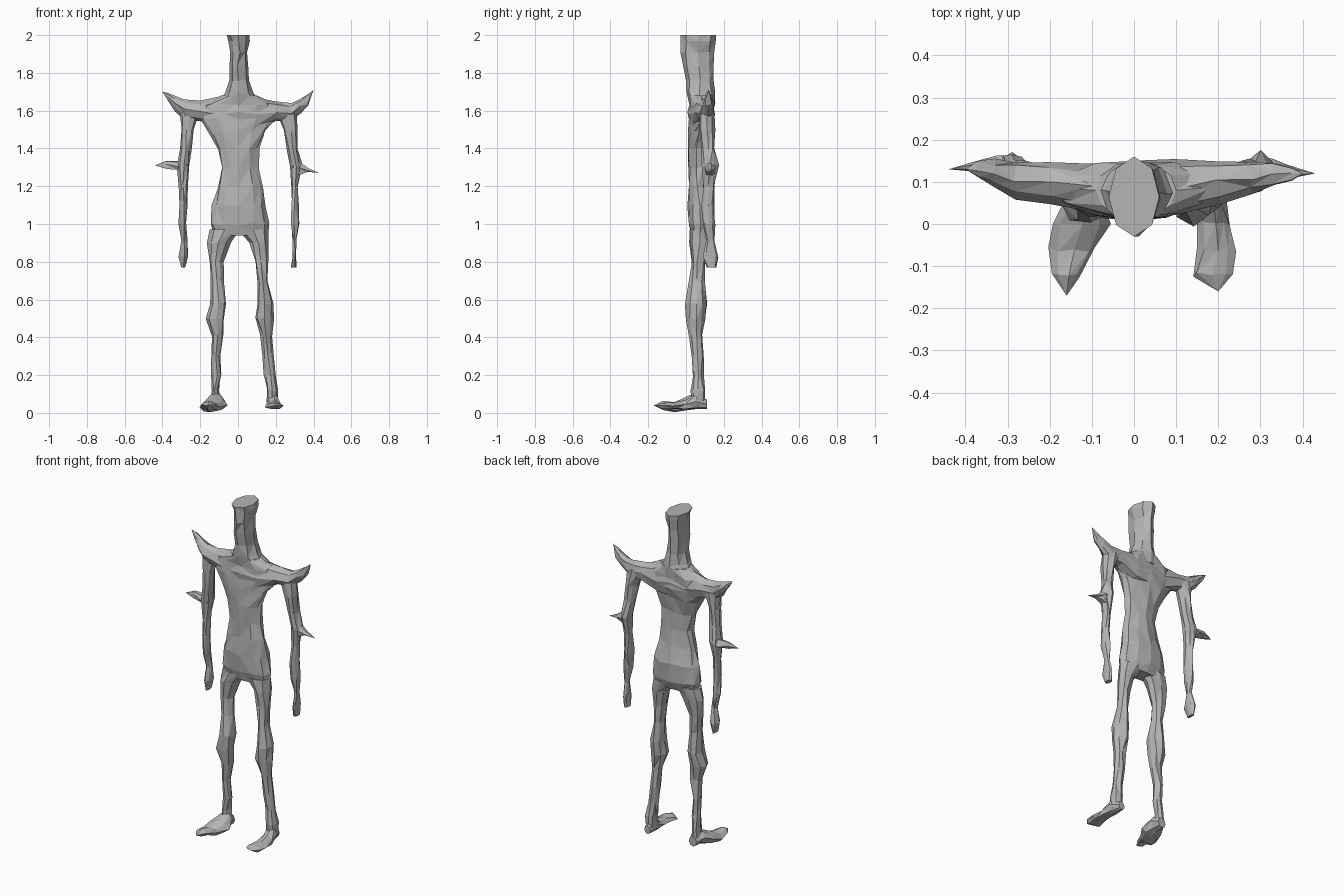
import bpy
import bmesh
import random
from math import cos, sin, tau
from mathutils import Vector

default_cube = bpy.data.objects.get("Cube")
if default_cube:
    bpy.data.objects.remove(default_cube, do_unlink=True)

random.seed(4)
UNIT = 0.01  # all section sizes are in hundredths

grey = bpy.data.materials.new("stone_grey")
grey.use_nodes = True
shade = (0.46, 0.46, 0.46, 1)
grey.diffuse_color = shade
principled = grey.node_tree.nodes["Principled BSDF"]
principled.inputs["Base Color"].default_value = shade
principled.inputs["Roughness"].default_value = 0.9


def place(axis, along, first, second):
    """Put a section point into space for a loft that runs along one axis."""
    if axis == "x":
        return Vector((along, first, second))
    if axis == "y":
        return Vector((first, along, second))
    return Vector((first, second, along))


def loft(name, axis, rings, sides=8, rough=0.6):
    """Skin a faceted, slightly rough tube through boxed oval sections.

    Each ring is (position along axis, low, high, low, high)."""
    bm = bmesh.new()
    loops = []
    for index, (along, low_a, high_a, low_b, high_b) in enumerate(rings):
        inner = 0 < index < len(rings) - 1
        width, depth = (high_a - low_a) / 2, (high_b - low_b) / 2
        limit = min(rough, width / 3, depth / 3) if inner else 0
        loop = []
        for side in range(sides):
            angle = tau * side / sides
            point = place(axis, along,
                          low_a + width + width * cos(angle),
                          low_b + depth + depth * sin(angle))
            wobble = Vector(random.uniform(-limit, limit) for _ in range(3))
            loop.append(bm.verts.new((point + wobble) * UNIT))
        loops.append(loop)
    for lower, upper in zip(loops, loops[1:]):
        for side in range(sides):
            after = (side + 1) % sides
            corners = (lower[side], lower[after], upper[after], upper[side])
            # Alternate the diagonals at random for an uneven surface
            turn = random.randint(0, 1)
            corners = corners[turn:] + corners[:turn]
            bm.faces.new((corners[0], corners[1], corners[2]))
            bm.faces.new((corners[0], corners[2], corners[3]))
    bm.faces.new(loops[0][::-1])
    bm.faces.new(loops[-1])
    bmesh.ops.remove_doubles(bm, verts=bm.verts, dist=0.0005)
    bmesh.ops.recalc_face_normals(bm, faces=bm.faces)
    mesh = bpy.data.meshes.new(name)
    bm.to_mesh(mesh)
    bm.free()
    mesh.materials.append(grey)
    part = bpy.data.objects.new(name, mesh)
    bpy.context.collection.objects.link(part)
    return part


def limb(name, depths, spans):
    """Upright limb: shared depth profile combined with its own x spans."""
    rings = [(z, low, high, front, back)
             for (z, front, back), (low, high) in zip(depths, spans)]
    return loft(name, "z", rings, sides=8)


# Torso from hips to the base of the neck
loft("torso", "z", [
    (94, -13, 16, 3, 12),
    (100, -15, 16, 1, 14),
    (110, -14, 15, 1, 14),
    (120, -11, 13, 1, 12),
    (130, -9, 11, 1, 11),
    (140, -11, 11, 1, 11),
    (149, -16, 15, 1, 13),
    (156, -21, 20, 2, 15),
    (163, -19, 19, 2, 15),
    (168, -9, 10, 1, 15),
], sides=12, rough=0.7)

# Long neck that ends in a flat, slightly flared top
loft("neck", "z", [
    (162, -12, 13, 2, 15),
    (170, -7, 8, 0, 15),
    (176, -5, 6, 0, 14),
    (184, -5, 5, -2, 15),
    (191, -4, 5, -3, 15),
    (197, -5, 6, -3, 16),
    (200, -6, 6, -3, 16),
])

# Shoulder yoke sweeping out into upturned spikes
loft("shoulders", "x", [
    (-40, 13, 13, 170, 170),
    (-37, 11, 15, 165, 169),
    (-33, 9, 15, 160, 168),
    (-28, 6, 15, 155, 166),
    (-20, 5, 15, 154, 165),
    (-10, 3, 14, 149, 167),
    (0, 1, 15, 148, 170),
    (10, 2, 15, 149, 167),
    (20, 5, 15, 154, 165),
    (28, 7, 15, 154, 164),
    (33, 9, 15, 159, 166),
    (37, 10, 14, 163, 169),
    (40, 12, 12, 171, 171),
])

# Thin arms tapering to the wrist, then paddle hands
arm_depths = [
    (77, 11, 16), (83, 9, 17), (91, 11, 15), (100, 9, 15), (110, 8, 15),
    (120, 9, 15), (131, 8, 17), (140, 8, 15), (150, 7, 15), (160, 7, 15),
]
limb("right_arm", arm_depths, [
    (-30, -28), (-31, -26), (-30, -27), (-31, -27), (-31, -27),
    (-31, -27), (-32, -26), (-31, -25), (-30, -24), (-31, -20),
])
limb("left_arm", arm_depths, [
    (28, 31), (29, 31), (29, 31), (28, 32), (28, 32),
    (28, 32), (27, 34), (26, 32), (24, 32), (20, 31),
])

# Elbow spikes
loft("right_elbow_spike", "x", [
    (-27, 9, 16, 126, 137),
    (-32, 10, 16, 128, 133),
    (-38, 12, 15, 129, 134),
    (-44, 13, 13, 131, 131),
], sides=6)
loft("left_elbow_spike", "x", [
    (29, 9, 16, 123, 138),
    (33, 10, 15, 126, 133),
    (37, 11, 14, 127, 130),
    (43, 12, 12, 127, 127),
], sides=6)

# Legs with knobbly knees
leg_depths = [
    (4, 3, 10), (12, 3, 10), (20, 4, 9), (30, 3, 9), (41, 2, 9), (50, 0, 10),
    (58, 0, 11), (70, 2, 10), (80, 3, 10), (90, 2, 12), (97, 2, 13),
]
limb("right_leg", leg_depths, [
    (-15, -9), (-14, -10), (-14, -9), (-14, -9), (-14, -8), (-17, -7),
    (-15, -6), (-14, -8), (-15, -8), (-16, -4), (-15, 1),
])
limb("left_leg", leg_depths, [
    (15, 21), (15, 21), (14, 20), (13, 19), (12, 18), (9, 19),
    (10, 19), (10, 16), (9, 16), (6, 16), (0, 16),
])

# Flat pointed feet
loft("right_foot", "y", [
    (10, -14, -9, 2, 8),
    (5, -16, -8, 2, 11),
    (0, -19, -6, 1, 8),
    (-6, -20, -9, 0, 6),
    (-12, -19, -13, 2, 6),
    (-17, -16, -16, 4, 4),
])
loft("left_foot", "y", [
    (11, 16, 20, 2, 7),
    (5, 15, 22, 2, 10),
    (0, 15, 23, 2, 7),
    (-6, 15, 24, 2, 6),
    (-12, 14, 23, 2, 5),
    (-16, 20, 20, 4, 4),
])
